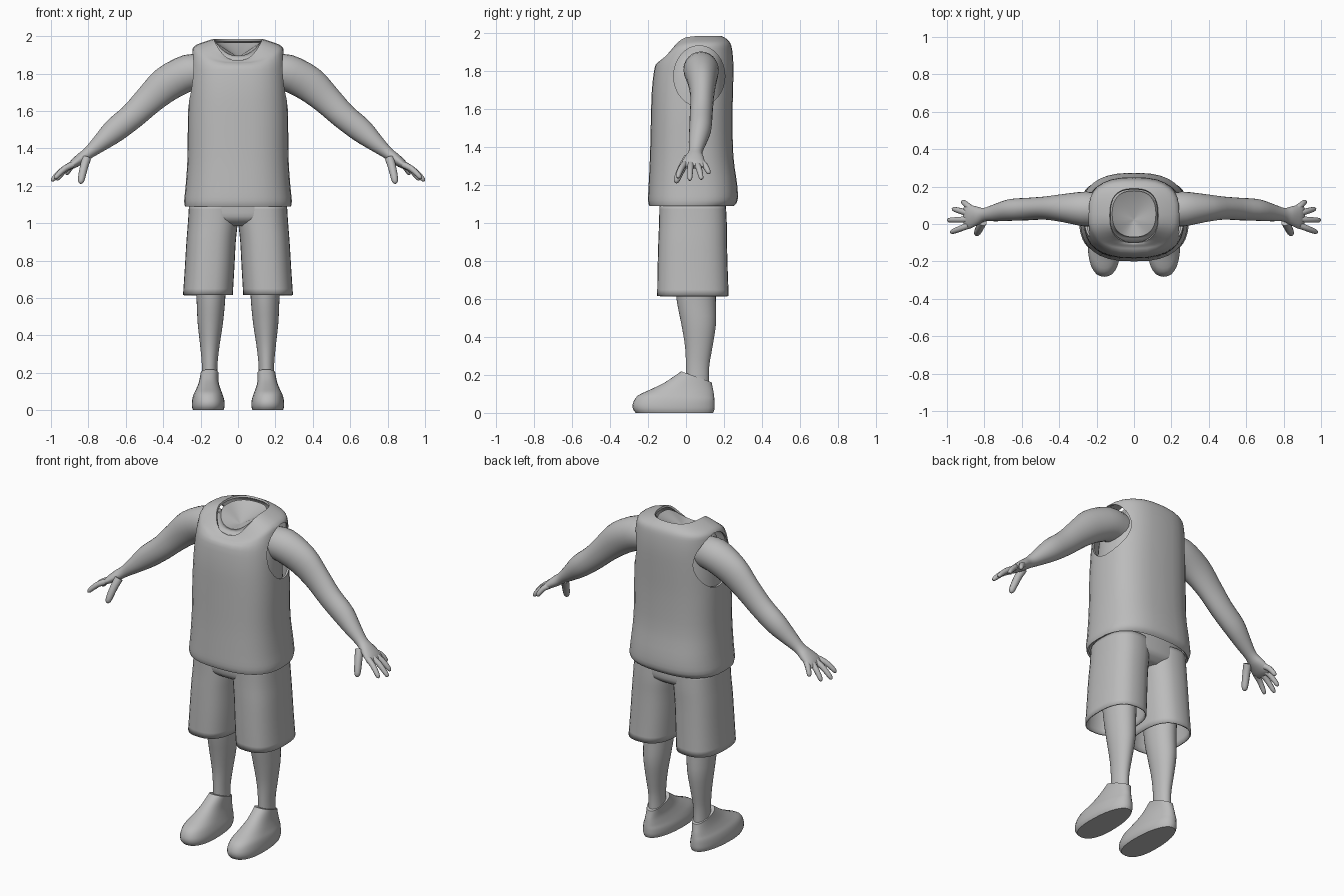
import bpy, bmesh, math
from mathutils import Vector

if "Cube" in bpy.data.objects:
    bpy.data.objects.remove(bpy.data.objects["Cube"])

grey = bpy.data.materials.new("light_grey")
grey.diffuse_color = (0.5, 0.5, 0.5, 1)
grey.use_nodes = True
grey.node_tree.nodes["Principled BSDF"].inputs["Base Color"].default_value = grey.diffuse_color


def ring(c, u, v, n=32, power=2.0, dip=0.0, heel=0.0):
    """Closed superellipse around c with half axes u and v; dip lowers the -v side."""
    pts = []
    for i in range(n):
        a = 2 * math.pi * i / n
        ca, sa = math.cos(a), math.sin(a)
        p = math.copysign(abs(ca) ** (2 / power), ca) * (1 - heel * sa)
        q = math.copysign(abs(sa) ** (2 / power), sa)
        w = Vector(c) + Vector(u) * p + Vector(v) * q
        w.z -= dip * max(0, -sa) ** 2
        pts.append(w)
    return pts


def flat(z, x0, x1, y0, y1, power=2.0, dip=0.0, slope=0.0, heel=0.0):
    """Level ring given by its extents; slope tilts it along y."""
    hy = (y1 - y0) / 2
    return ring(((x0 + x1) / 2, (y0 + y1) / 2, z), ((x1 - x0) / 2, 0, 0),
                (0, hy, slope * hy), 32, power, dip, heel)


def smooth_rings(rings, steps):
    """Catmull-Rom interpolation from ring to ring."""
    out = []
    for i in range(len(rings) - 1):
        r0, r1, r2 = rings[max(i - 1, 0)], rings[i], rings[i + 1]
        r3 = rings[min(i + 2, len(rings) - 1)]
        for k in range(steps):
            t = k / steps
            out.append([0.5 * (2 * b + (c - a) * t + (2 * a - 5 * b + 4 * c - d) * t * t
                               + (3 * b - a - 3 * c + d) * t ** 3)
                        for a, b, c, d in zip(r0, r1, r2, r3)])
    return out + [rings[-1]]


def loft(name, rings, steps=3, caps=(True, True), side=1, thickness=0):
    bm = bmesh.new()
    rows = [[bm.verts.new((p.x * side, p.y, p.z)) for p in r]
            for r in smooth_rings(rings, steps)]
    n = len(rows[0])
    for a, b in zip(rows, rows[1:]):
        for i in range(n):
            j = (i + 1) % n
            bm.faces.new((a[i], a[j], b[j], b[i]))
    if caps[0]:
        bm.faces.new(rows[0])
    if caps[1]:
        bm.faces.new(rows[-1])
    bmesh.ops.recalc_face_normals(bm, faces=bm.faces)
    me = bpy.data.meshes.new(name)
    bm.to_mesh(me)
    bm.free()
    ob = bpy.data.objects.new(name, me)
    bpy.context.collection.objects.link(ob)
    me.materials.append(grey)
    if thickness:
        m = ob.modifiers.new("cloth", 'SOLIDIFY')
        m.thickness, m.offset = thickness, -1
    return ob


def tube(name, rows, n=24, side=1, steps=3):
    """Limb along a path of (x, y, z, half thickness, half width)."""
    cs = [Vector(r[:3]) for r in rows]
    rings = []
    for i, r in enumerate(rows):
        t = (cs[min(i + 1, len(cs) - 1)] - cs[max(i - 1, 0)]).normalized()
        v = (Vector((0, 1, 0)) - t * t.y).normalized()
        rings.append(ring(cs[i], v.cross(t) * r[3], v * r[4], n))
    return loft(name, rings, steps, side=side)


def finger(name, a, b, r, side):
    a, b = Vector(a), Vector(b)
    rows = []
    for t, k in ((0, 1.1), (0.4, 1.0), (0.75, 0.9), (0.94, 0.7), (1, 0.25)):
        p = a.lerp(b, t)
        p.z += 0.012 * math.sin(math.pi * t)
        rows.append((*p, r * k, r * k))
    return tube(name, rows, 10, side, 2)


# Sleeveless shirt with a scooped neck
SHIRT = [(1.09, .283, -.193, .25, 0), (1.12, .288, -.2, .272, 0), (1.2, .28, -.197, .27, 0),
         (1.35, .27, -.19, .25, 0), (1.55, .268, -.185, .245, 0), (1.7, .262, -.18, .248, 0),
         (1.82, .255, -.165, .25, 0), (1.9, .248, -.145, .245, .05),
         (1.945, .235, -.125, .235, .085), (1.97, .18, -.11, .215, .1),
         (1.985, .13, -.1, .19, .115)]
shirt = loft("shirt", [flat(z, -h, h, a, b, 2.6, d) for z, h, a, b, d in SHIRT],
             caps=(False, False), thickness=0.012)

# Armhole cutters
for s in (1, -1):
    hole = [ring((x, .07, 1.775), (0, .135, 0), (0, 0, .16)) for x in (.13, .45)]
    cutter = loft("armhole_cutter", hole, 1, side=s)
    cutter.hide_render = True
    m = shirt.modifiers.new("armhole", 'BOOLEAN')
    m.operation, m.solver, m.object = 'DIFFERENCE', 'EXACT', cutter

# Bake the shirt, then drop the cutters
bpy.context.view_layer.update()
baked = bpy.data.meshes.new_from_object(
    shirt.evaluated_get(bpy.context.evaluated_depsgraph_get()))
shirt.modifiers.clear()
shirt.data = baked
for ob in [o for o in bpy.data.objects if o.name.startswith("armhole_cutter")]:
    bpy.data.objects.remove(ob)

# Chest under the shirt and the sunken neck base
CHEST = [(1.5, .24, -.15, .21, 0), (1.75, .228, -.14, .21, 0), (1.87, .2, -.1, .2, .02),
         (1.93, .14, -.07, .18, .05), (1.965, .117, -.07, .178, .07)]
chest = [flat(z, -h, h, a, b, 2.4, d) for z, h, a, b, d in CHEST]
loft("chest", chest, caps=(True, False))
loft("neck_base", [chest[-1], flat(1.89, -.004, .004, .02, .028)], 1, (False, True))

# Seat of the shorts
HIPS = [(1.2, .255, -.14, .205), (1.08, .262, -.14, .21), (1.02, .25, -.13, .205),
        (.985, .17, -.08, .16)]
loft("shorts_seat", [flat(z, -h, h, a, b, 2.6) for z, h, a, b in HIPS])

SHORTS = [(1.1, 0, .262, -.14, .21), (1.0, .002, .268, -.142, .215), (.9, .012, .276, -.146, .216),
          (.75, .02, .285, -.15, .22), (.615, .028, .294, -.152, .225)]
LEG = [(.8, .06, .235, -.07, .16), (.6, .068, .222, -.05, .157), (.47, .08, .216, -.025, .158),
       (.35, .098, .203, -.005, .14), (.24, .11, .193, 0, .122), (.12, .11, .193, 0, .122)]
# z, x0, x1, front, back, slope
SHOE = [(0, .078, .24, -.265, .143, 0), (.02, .072, .246, -.279, .15, 0),
        (.05, .073, .245, -.28, .151, 0), (.08, .082, .238, -.255, .15, -.05),
        (.105, .092, .225, -.19, .148, -.1), (.135, .102, .212, -.115, .145, -.18),
        (.165, .105, .204, -.06, .14, -.3), (.19, .104, .2, -.025, .135, -.36)]
ARM = [(.16, .075, 1.81, .09, .085), (.26, .08, 1.805, .098, .093), (.38, .085, 1.745, .095, .075),
       (.475, .085, 1.66, .08, .062), (.565, .08, 1.572, .07, .06), (.66, .075, 1.495, .065, .058),
       (.74, .06, 1.425, .046, .046), (.80, .05, 1.375, .032, .036), (.84, .045, 1.345, .03, .05),
       (.885, .038, 1.312, .022, .064), (.908, .038, 1.295, .01, .054)]
FINGERS = [("index_finger", (.885, -.008, 1.312), (.98, -.045, 1.238)),
           ("middle_finger", (.885, .025, 1.314), (.997, .02, 1.225)),
           ("ring_finger", (.885, .057, 1.312), (.97, .082, 1.23)),
           ("little_finger", (.87, .082, 1.318), (.918, .122, 1.26))]

for s, label in ((1, "left_"), (-1, "right_")):
    # Open trouser leg, bare leg and shoe
    loft(label + "shorts_leg", [flat(*r, 2.5) for r in SHORTS], caps=(False, False),
         side=s, thickness=0.008)
    loft(label + "leg", [flat(*r) for r in LEG], side=s)
    loft(label + "shoe", [flat(*r[:5], 2.3, 0, r[5], .12) for r in SHOE], side=s)
    # Arm running into a flattened palm, then the digits
    tube(label + "arm", ARM, side=s)
    for name, a, b in FINGERS:
        finger(label + name, a, b, .016, s)
    finger(label + "thumb", (.81, .012, 1.345), (.842, -.055, 1.212), .022, s)

# Smooth shading with sharp hems and soles
for ob in bpy.data.objects:
    ob.select_set(True)
    bpy.context.view_layer.objects.active = ob
bpy.ops.object.shade_smooth_by_angle(angle=math.radians(40))
